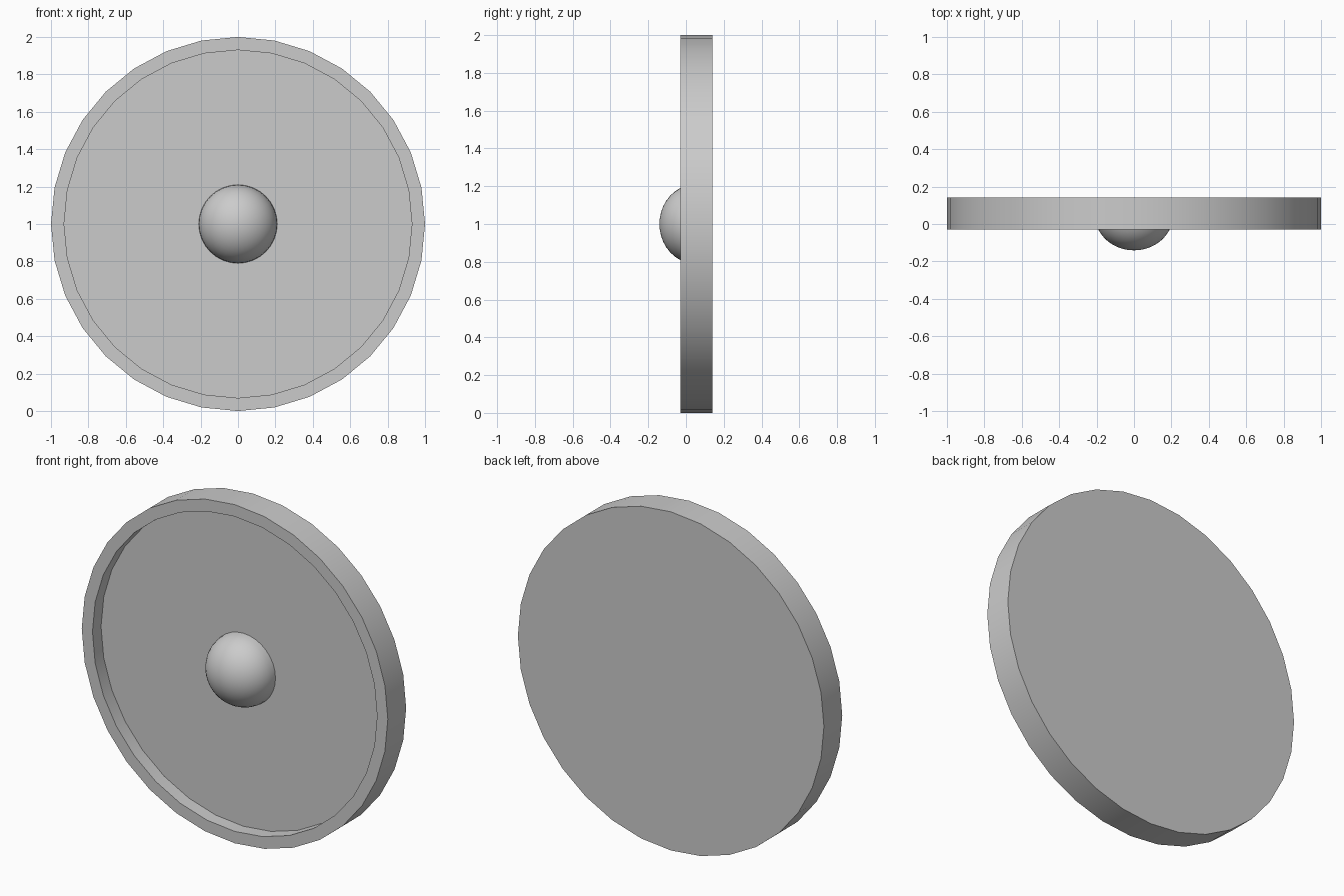
import bpy, bmesh
from math import pi, sin, cos

if "Cube" in bpy.data.objects:
    bpy.data.objects.remove(bpy.data.objects["Cube"])

SIDES = 32
CENTRE_Z = 1.0


def lathe(name, profile):
    """Revolve (radius, y) points about the y axis; radius 0 makes a pole."""
    bm = bmesh.new()
    rings = []
    for r, y in profile:
        if r == 0:
            rings.append([bm.verts.new((0, y, 0))] * SIDES)
        else:
            rings.append([bm.verts.new((r * sin(2 * pi * i / SIDES), y,
                                        r * cos(2 * pi * i / SIDES)))
                          for i in range(SIDES)])
    for a, b in zip(rings, rings[1:]):
        for i in range(SIDES):
            j = (i + 1) % SIDES
            quad = list(dict.fromkeys((a[i], a[j], b[j], b[i])))
            bm.faces.new(quad)
    bmesh.ops.recalc_face_normals(bm, faces=bm.faces)
    mesh = bpy.data.meshes.new(name)
    bm.to_mesh(mesh)
    bm.free()
    obj = bpy.data.objects.new(name, mesh)
    obj.location.z = CENTRE_Z
    bpy.context.collection.objects.link(obj)
    bpy.ops.object.select_all(action='DESELECT')
    obj.select_set(True)
    bpy.context.view_layer.objects.active = obj
    bpy.ops.object.shade_smooth_by_angle(angle=pi / 6)
    return obj


FLOOR_Y = 0.05

# Round plate: flat back, raised rim and recessed front
lathe("plate", [(0, 0.141), (1.0, 0.141), (1.0, -0.03),
                (0.93, -0.03), (0.93, FLOOR_Y), (0, FLOOR_Y)])

# Flattened dome rising from the recess floor
STEPS = 10
dome = [(0.21 * cos(pi / 2 * k / STEPS), FLOOR_Y - 0.191 * sin(pi / 2 * k / STEPS))
        for k in range(STEPS)]
lathe("centre_boss", dome + [(0, FLOOR_Y - 0.191)])
